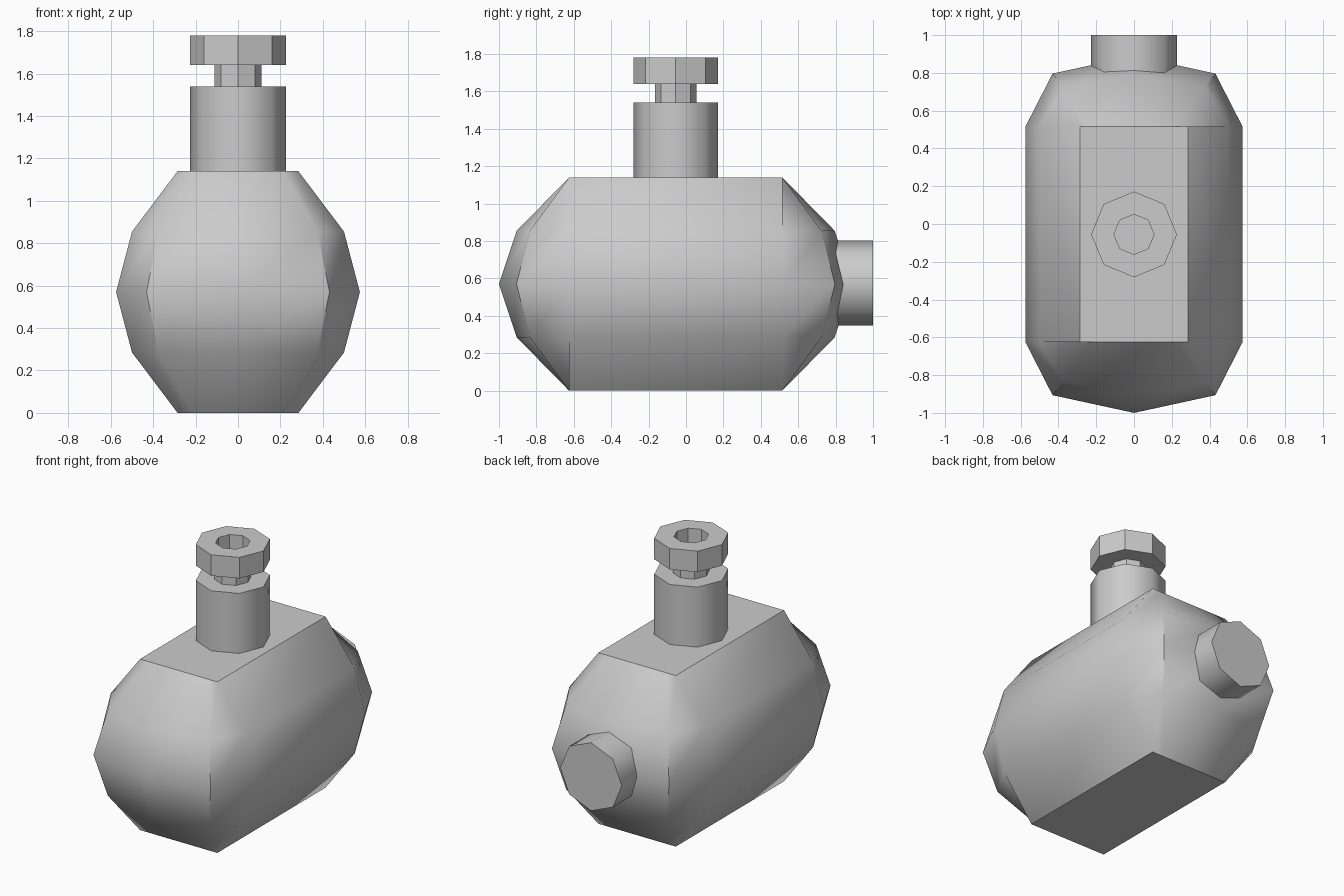
import bpy, bmesh, math
from mathutils import Matrix

if "Cube" in bpy.data.objects:
    bpy.data.objects.remove(bpy.data.objects["Cube"])

CY = -0.055   # centre of the tank along y


def finish(name, bm, smooth_angle=None, matrix=None):
    bmesh.ops.recalc_face_normals(bm, faces=bm.faces[:])
    mesh = bpy.data.meshes.new(name)
    bm.to_mesh(mesh)
    bm.free()
    obj = bpy.data.objects.new(name, mesh)
    bpy.context.collection.objects.link(obj)
    if matrix:
        mesh.transform(matrix)
    if smooth_angle:
        bpy.ops.object.select_all(action='DESELECT')
        obj.select_set(True)
        bpy.context.view_layer.objects.active = obj
        bpy.ops.object.shade_smooth_by_angle(angle=math.radians(smooth_angle))
    return obj


def skin(bm, rings):
    """Join stacked rings with quads and close both ends."""
    n = len(rings[0])
    for a, b in zip(rings, rings[1:]):
        for i in range(n):
            j = (i + 1) % n
            bm.faces.new((a[i], a[j], b[j], b[i]))
    bm.faces.new(rings[0])
    bm.faces.new(rings[-1])


def turned(name, profile, smooth_angle=None, matrix=None, sides=8):
    """Eight-sided turned part from (radius, height) points."""
    bm = bmesh.new()
    rings = []
    for r, z in profile:
        rings.append([bm.verts.new((r * math.cos(2 * math.pi * i / sides),
                                    r * math.sin(2 * math.pi * i / sides), z))
                      for i in range(sides)])
    skin(bm, rings)
    return finish(name, bm, smooth_angle, matrix)


# Tank: horizontal levels of (height, half width, end bulge)
levels = [(0, 0.285, 0), (0.285, 0.5, 0.28), (0.57, 0.575, 0.375),
          (0.855, 0.5, 0.28), (1.14, 0.285, 0)]
end_curve = [(1, 0), (0.75, 0.75), (0, 1), (-0.75, 0.75), (-1, 0)]
bm = bmesh.new()
rings = []
for z, w, b in levels:
    ring = []
    for s in (1, -1):
        ring += [bm.verts.new((s * w * u, CY + s * (0.57 + b * v), z))
                 for u, v in end_curve]
    rings.append(ring)
skin(bm, rings)
finish("tank", bm, 42)

# Neck on top of the tank
up = Matrix.Translation((0, CY, 0))
turned("neck", [(0.227, 1.1), (0.227, 1.54)], 50, up)

# Hollow valve stem with its collar
turned("valve_collar", [(0.112, 1.54), (0.112, 1.64), (0.227, 1.64),
                        (0.227, 1.78), (0.106, 1.78), (0.106, 1.545)],
       None, up)

# Nozzle at the back of the tank
back = Matrix.Translation((0, 0, 0.575)) @ Matrix.Rotation(-math.pi / 2, 4, 'X')
turned("back_nozzle", [(0.227, 0.7), (0.227, 1.0)], 50, back)
